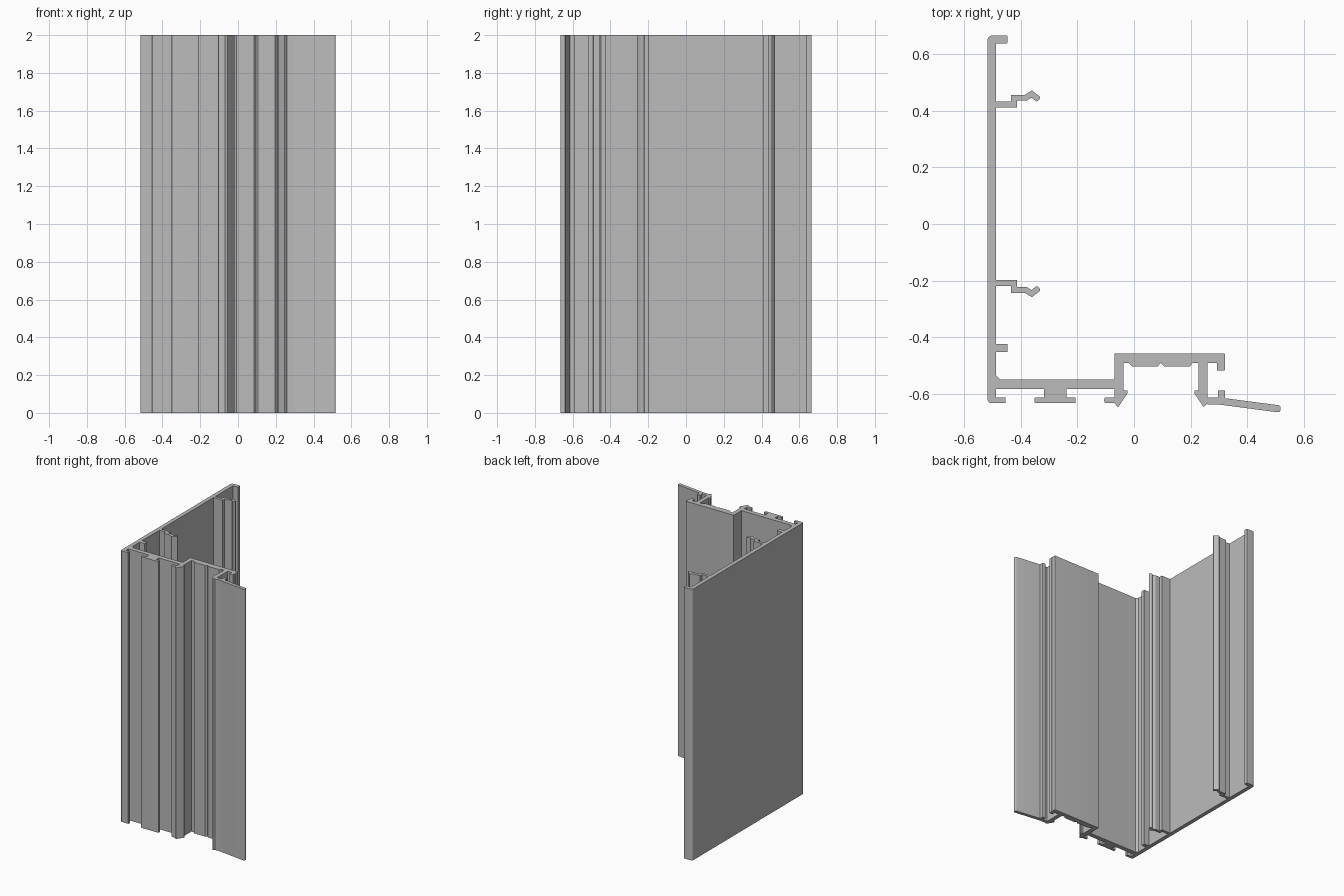
import bpy
import bmesh
from mathutils import Vector

HEIGHT = 2.0

cube = bpy.data.objects.get("Cube")
if cube:
    bpy.data.objects.remove(cube, do_unlink=True)

# One bare metal colour for every part
metal = bpy.data.materials.new("plain_grey_metal")
metal.use_nodes = True
grey = (0.5, 0.5, 0.5, 1.0)
metal.diffuse_color = grey
metal.node_tree.nodes["Principled BSDF"].inputs["Base Color"].default_value = grey


def rounded(points, steps=5):
    """Replace each corner that carries a radius (third value) by an arc."""
    result = []
    count = len(points)
    for i, point in enumerate(points):
        corner = Vector(point[:2])
        if len(point) < 3:
            result.append(corner)
            continue
        to_prev = (Vector(points[i - 1][:2]) - corner).normalized()
        to_next = (Vector(points[(i + 1) % count][:2]) - corner).normalized()
        start, end = corner + to_prev * point[2], corner + to_next * point[2]
        for s in range(steps + 1):
            t = s / steps
            result.append(start.lerp(corner, t).lerp(corner.lerp(end, t), t))
    return result


def extrude(name, points):
    """Extrude a plan outline to the full height."""
    bm = bmesh.new()
    verts = [bm.verts.new((p[0], p[1], 0)) for p in rounded(points)]
    face = bm.faces.new(verts)
    top = bmesh.ops.extrude_face_region(bm, geom=[face])["geom"]
    moved = [v for v in top if isinstance(v, bmesh.types.BMVert)]
    bmesh.ops.translate(bm, verts=moved, vec=(0, 0, HEIGHT))
    bmesh.ops.recalc_face_normals(bm, faces=bm.faces)
    mesh = bpy.data.meshes.new(name)
    bm.to_mesh(mesh)
    bm.free()
    mesh.materials.append(metal)
    obj = bpy.data.objects.new(name, mesh)
    bpy.context.collection.objects.link(obj)
    bpy.ops.object.select_all(action="DESELECT")
    obj.select_set(True)
    bpy.context.view_layer.objects.active = obj
    bpy.ops.object.shade_smooth_by_angle()
    return obj


def bar(name, left, right, low, high, round_left=0, round_right=0):
    """Extrude a rectangle with optionally rounded ends."""
    def corner(x, y, radius):
        return (x, y, radius) if radius else (x, y)
    extrude(name, [corner(left, low, round_left), corner(right, low, round_right),
                   corner(right, high, round_right), corner(left, high, round_left)])


def ribbon(name, path, width, tip):
    """Extrude a strip of even width along a path, with a rounded far end."""
    path = [Vector(p) for p in path]
    sides = ([], [])
    for i, p in enumerate(path):
        before = (p - path[i - 1]).normalized() if i else None
        after = (path[i + 1] - p).normalized() if i + 1 < len(path) else None
        before, after = before or after, after or before
        mitre = (before.orthogonal() + after.orthogonal()).normalized()
        offset = mitre * (width / 2 / mitre.dot(after.orthogonal()))
        sides[0].append(tuple(p + offset))
        sides[1].append(tuple(p - offset))
    for side in sides:
        side[-1] = (*side[-1], tip)
    extrude(name, sides[0] + sides[1][::-1])


# Tall side wall with its return lips
OUT, IN, LIP = -0.517, -0.487, -0.446
FLOOR_LOW, FLOOR_TOP = -0.582, -0.548
FOOT_LOW, FOOT_TOP = -0.632, -0.612
extrude("side_wall", [(OUT, FOOT_LOW, 0.016), (IN, FOOT_LOW), (IN, 0.665), (OUT, 0.665, 0.02)])
bar("rear_lip", IN, LIP, 0.637, 0.665, round_right=0.004)
bar("middle_lip", IN, LIP, -0.452, -0.423, round_right=0.004)
bar("corner_foot", IN, -0.453, FOOT_LOW, FOOT_TOP, round_right=0.003)
extrude("corner_fillet", [(IN, FLOOR_TOP), (-0.472, FLOOR_TOP), (IN, -0.533)])

# Mirrored pair of spring clips on the side wall
CLIP_MIDDLE = 0.1065
clip = [(IN, 0.315), (-0.424, 0.315), (-0.424, 0.339),
        (-0.382, 0.339), (-0.361, 0.352), (-0.335, 0.332)]
for name, sign in (("rear_clip", 1), ("front_clip", -1)):
    ribbon(name, [(x, CLIP_MIDDLE + sign * y) for x, y in clip], 0.021, 0.008)

# Front web with its T foot and short foot
LEG, LEG_IN = -0.069, -0.037
bar("front_web", IN, LEG, FLOOR_LOW, FLOOR_TOP)
bar("t_foot_stem", -0.318, -0.238, FOOT_TOP, FLOOR_LOW)
bar("t_foot_flange", -0.351, -0.206, FOOT_LOW, FOOT_TOP, 0.006, 0.003)
bar("short_foot", -0.105, LEG, FOOT_LOW, FOOT_TOP, round_left=0.007)

# Raised channel: roof, pads, legs and barbs
ROOF_LOW, ROOF_TOP, ROOF_END = -0.49, -0.457, 0.321
BARB = -0.587
bar("channel_roof", LEG, ROOF_END, ROOF_LOW, ROOF_TOP, round_right=0.004)
for name, left, right in (("left_pad", -0.018, 0.095), ("right_pad", 0.095, 0.208)):
    extrude(name, [(left, ROOF_LOW), (left + 0.011, -0.502),
                   (right - 0.011, -0.502), (right, ROOF_LOW)])
bar("left_leg", LEG, LEG_IN, BARB, ROOF_LOW)
bar("right_leg", 0.228, 0.259, BARB, ROOF_LOW)
CHANNEL_MIDDLE = 0.095
barb = [(0.164, BARB), (0.118, BARB, 0.004), (0.118, -0.597),
        (0.151, -0.647, 0.004), (0.164, -0.632)]
for name, sign in (("left_barb", -1), ("right_barb", 1)):
    extrude(name, [(CHANNEL_MIDDLE + sign * p[0], *p[1:]) for p in barb])
bar("roof_hook", 0.293, ROOF_END, -0.517, ROOF_LOW, round_right=0.004)

# Ledge with a small upstand, leading into the sloping fin
bar("ledge", 0.259, 0.3, -0.637, FOOT_TOP)
bar("upstand", 0.297, ROOF_END, -0.622, BARB, round_right=0.004)
ribbon("sloping_fin", [(0.3, -0.6245), (0.517, -0.653)], 0.025, 0.011)
